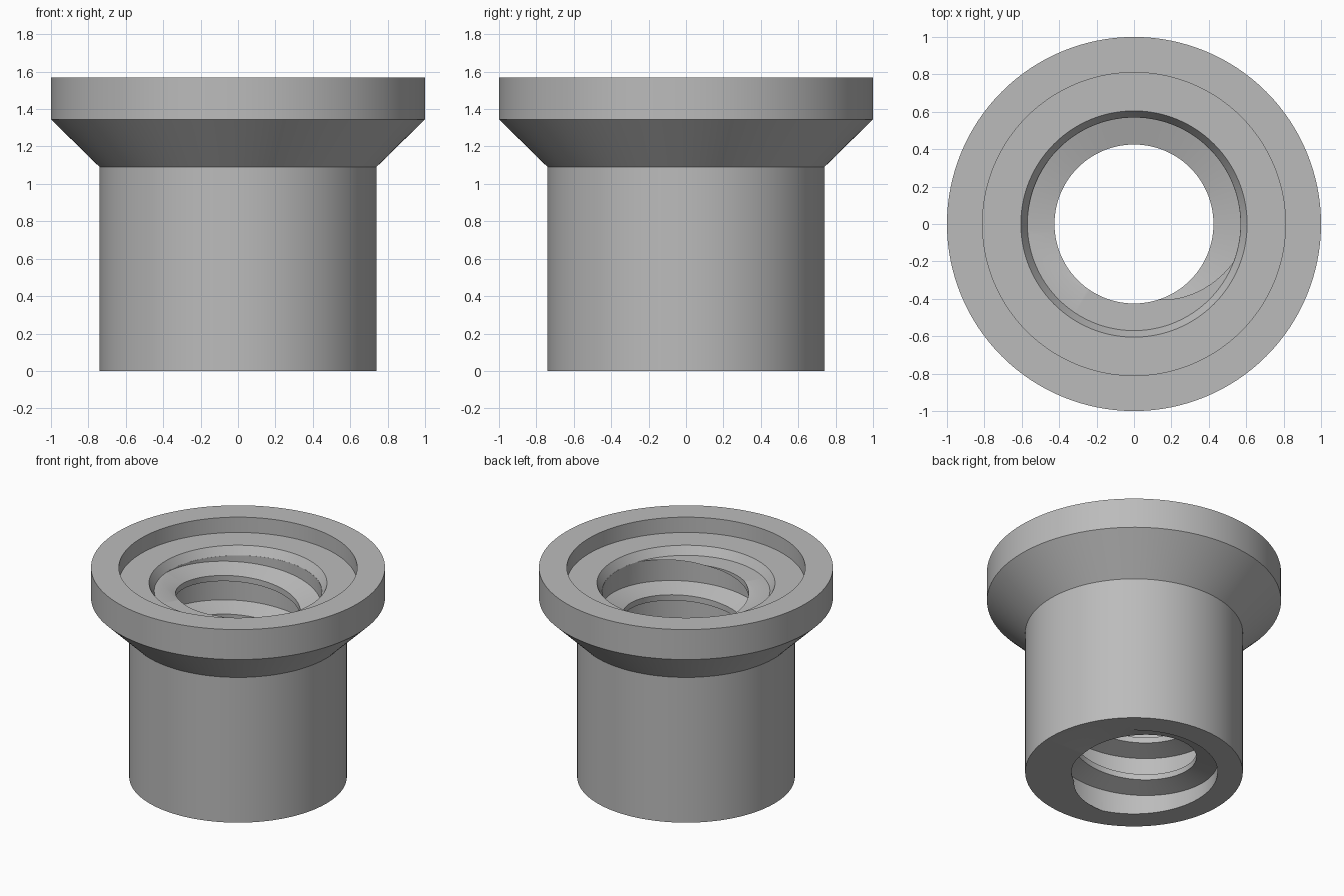
import bpy
import bmesh
from math import cos, sin, tau, radians
from mathutils import Vector

cube = bpy.data.objects.get("Cube")
if cube:
    bpy.data.objects.remove(cube, do_unlink=True)

# Dimensions
BORE_TOP = 1.395
ROOT_R, CREST_R = 0.569, 0.425
PITCH = 0.29
TURNS = 8
STEPS = 120
THREAD_START = -0.493


def make_object(name, bm):
    bmesh.ops.recalc_face_normals(bm, faces=bm.faces)
    mesh = bpy.data.meshes.new(name)
    bm.to_mesh(mesh)
    bm.free()
    obj = bpy.data.objects.new(name, mesh)
    bpy.context.scene.collection.objects.link(obj)
    return obj


def revolve(name, profile, steps):
    """Spin an (r, z) profile around the z axis."""
    bm = bmesh.new()
    verts = [bm.verts.new((r, 0, z)) for r, z in profile]
    edges = [bm.edges.new(pair) for pair in zip(verts, verts[1:])]
    bmesh.ops.spin(bm, geom=verts + edges, cent=(0, 0, 0), axis=(0, 0, 1),
                   angle=tau, steps=steps)
    bmesh.ops.remove_doubles(bm, verts=bm.verts, dist=0.0001)
    return make_object(name, bm)


def threaded_rod(name):
    """Right-handed trapezoidal screw, used to cut the bore."""
    tooth = [(ROOT_R, 0), (ROOT_R, 0.165), (CREST_R, 0.206), (CREST_R, 0.249)]
    n = len(tooth)
    rows = n * TURNS
    bm = bmesh.new()
    grid = {}

    def vert(j, k):
        if j == STEPS:               # the seam climbs by one pitch
            j, k = 0, k + n
        if (j, k) not in grid:
            r, dz = tooth[k % n]
            a = tau * j / STEPS
            z = THREAD_START + PITCH * (k // n + j / STEPS) + dz
            grid[j, k] = bm.verts.new((r * cos(a), r * sin(a), z))
        return grid[j, k]

    for j in range(STEPS):
        for k in range(rows):
            bm.faces.new((vert(j, k), vert(j + 1, k),
                          vert(j + 1, k + 1), vert(j, k + 1)))

    # Close each end with a fan
    border = [e for e in bm.edges if len(e.link_faces) == 1]
    middle = THREAD_START + PITCH * (TURNS + 1) / 2
    for upper in (False, True):
        loop = [e for e in border if (e.verts[0].co.z > middle) == upper]
        height = THREAD_START + PITCH * (0.5 + (TURNS if upper else 0))
        centre = bm.verts.new(Vector((0, 0, height)))
        for e in loop:
            bm.faces.new((e.verts[0], e.verts[1], centre))
    return make_object(name, bm)


# Flanged body with a recessed top and a chamfered mouth
body = revolve("flanged_nut", [
    (0, 0), (0.74, 0), (0.74, 1.09), (1, 1.345), (1, 1.57),
    (0.81, 1.57), (0.81, 1.455), (0.605, 1.455),
    (0.57, BORE_TOP), (0, BORE_TOP)], 128)

# Threaded bore
cutter = threaded_rod("thread_cutter")
cutter.hide_render = True
cut = body.modifiers.new("threaded_bore", 'BOOLEAN')
cut.operation = 'DIFFERENCE'
cut.solver = 'EXACT'
cut.object = cutter
bpy.context.view_layer.update()
evaluated = body.evaluated_get(bpy.context.evaluated_depsgraph_get())
cut_mesh = bpy.data.meshes.new_from_object(evaluated)
body.modifiers.clear()
body.data = cut_mesh
bpy.data.objects.remove(cutter, do_unlink=True)

# Plain grey metal
grey = (0.5, 0.5, 0.5, 1)
metal = bpy.data.materials.new("grey")
metal.use_nodes = True
metal.diffuse_color = grey
metal.node_tree.nodes["Principled BSDF"].inputs["Base Color"].default_value = grey
body.data.materials.clear()
body.data.materials.append(metal)

# Smooth walls, sharp corners
bpy.ops.object.select_all(action='DESELECT')
body.select_set(True)
bpy.context.view_layer.objects.active = body
bpy.ops.object.shade_smooth_by_angle(angle=radians(30))
